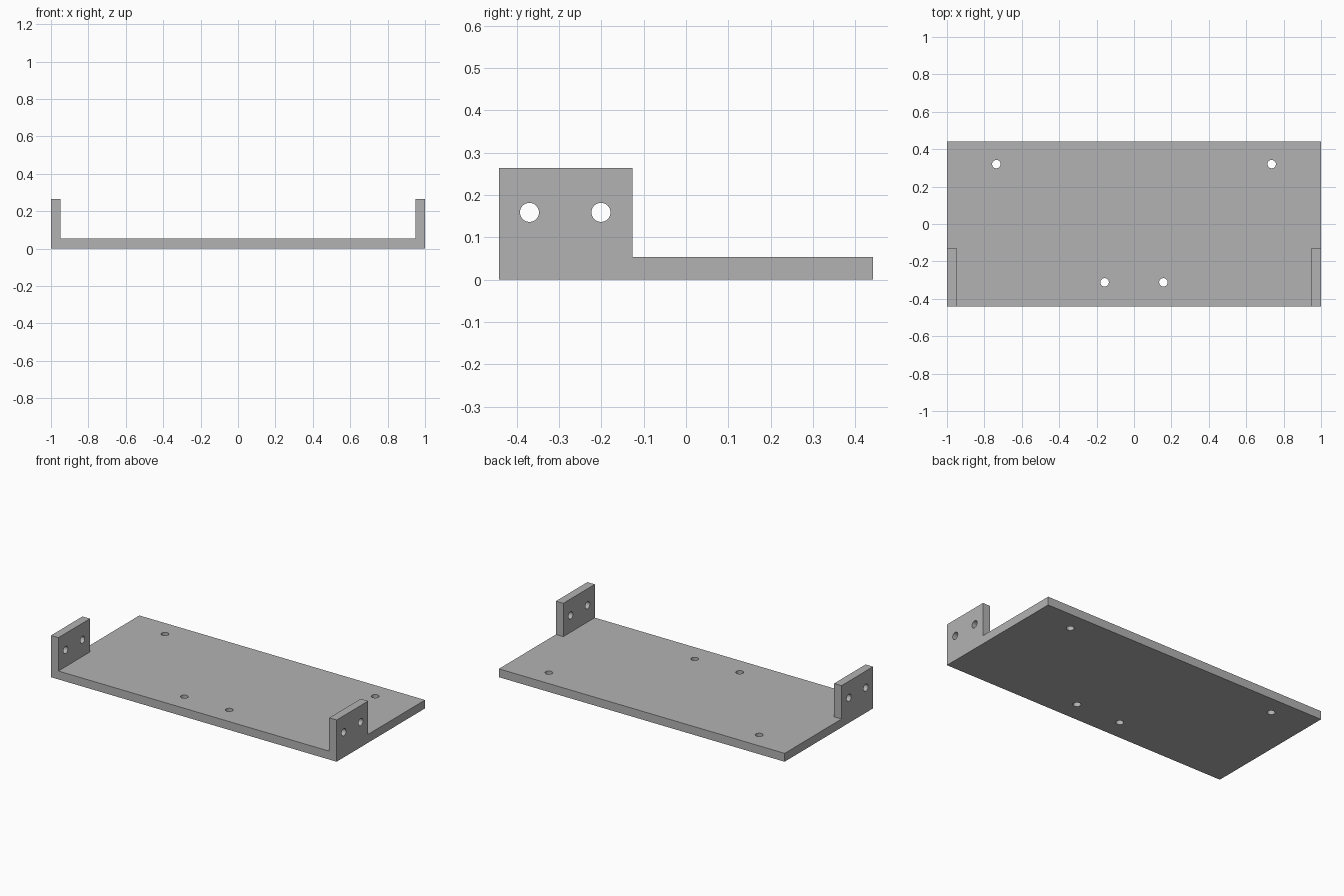
import bpy, bmesh, math
from mathutils import Matrix, Vector

cube = bpy.data.objects.get("Cube")
if cube:
    bpy.data.objects.remove(cube)

HALF_DEPTH = 0.442
THICK = 0.053
TAB_BACK = -0.127
TAB_HEIGHT = 0.264
TAB_INNER = 0.948
HOLE_RADIUS = 0.0225

grey = bpy.data.materials.new("plain grey")
grey.use_nodes = True
colour = (0.45, 0.45, 0.45, 1)
grey.diffuse_color = colour
grey.node_tree.nodes["Principled BSDF"].inputs["Base Color"].default_value = colour


def add_object(name, bm):
    mesh = bpy.data.meshes.new(name)
    bm.to_mesh(mesh)
    bm.free()
    mesh.materials.append(grey)
    obj = bpy.data.objects.new(name, mesh)
    bpy.context.collection.objects.link(obj)
    return obj


# Base plate, divided where the side tabs stand
bm = bmesh.new()
size = Matrix.Diagonal((2, 2 * HALF_DEPTH, THICK, 1))
bmesh.ops.create_cube(bm, size=1, matrix=Matrix.Translation((0, 0, THICK / 2)) @ size)
for point, normal in (((TAB_INNER, 0, 0), (1, 0, 0)),
                      ((-TAB_INNER, 0, 0), (1, 0, 0)),
                      ((0, TAB_BACK, 0), (0, 1, 0))):
    bmesh.ops.bisect_plane(bm, geom=bm.verts[:] + bm.edges[:] + bm.faces[:],
                           plane_co=point, plane_no=normal)

# Tabs raised from the two front corners
corners = []
for face in bm.faces:
    centre = face.calc_center_median()
    if face.normal.z > 0.9 and abs(centre.x) > TAB_INNER and centre.y < TAB_BACK:
        corners.append(face)
raised = bmesh.ops.extrude_face_region(bm, geom=corners)["geom"]
bmesh.ops.translate(bm, vec=Vector((0, 0, TAB_HEIGHT - THICK)),
                    verts=[v for v in raised if isinstance(v, bmesh.types.BMVert)])
bmesh.ops.recalc_face_normals(bm, faces=bm.faces[:])
bmesh.ops.dissolve_limit(bm, angle_limit=0.01, verts=bm.verts[:], edges=bm.edges[:])
bracket = add_object("mounting_bracket", bm)

# Screw holes: four through the plate, two through each tab
bm = bmesh.new()


def add_drill(location, turn=0):
    bmesh.ops.create_cone(bm, cap_ends=True, segments=32, depth=0.2,
                          radius1=HOLE_RADIUS, radius2=HOLE_RADIUS,
                          matrix=Matrix.Translation(location) @ Matrix.Rotation(turn, 4, "Y"))


for side in (-1, 1):
    add_drill((side * 0.736, 0.32, THICK / 2))
    add_drill((side * 0.157, -0.312, THICK / 2))
    for y in (-0.37, -0.201):
        add_drill((side * 0.974, y, 0.159), math.pi / 2)
drills = add_object("hole_cutters", bm)
drills.hide_render = True

cut = bracket.modifiers.new("holes", "BOOLEAN")
cut.operation = "DIFFERENCE"
cut.solver = "EXACT"
cut.object = drills

bpy.ops.object.select_all(action="DESELECT")
bracket.select_set(True)
bpy.context.view_layer.objects.active = bracket
bpy.ops.object.modifier_apply(modifier=cut.name)
bpy.data.objects.remove(drills)
bpy.ops.object.shade_smooth_by_angle(angle=math.radians(30))
